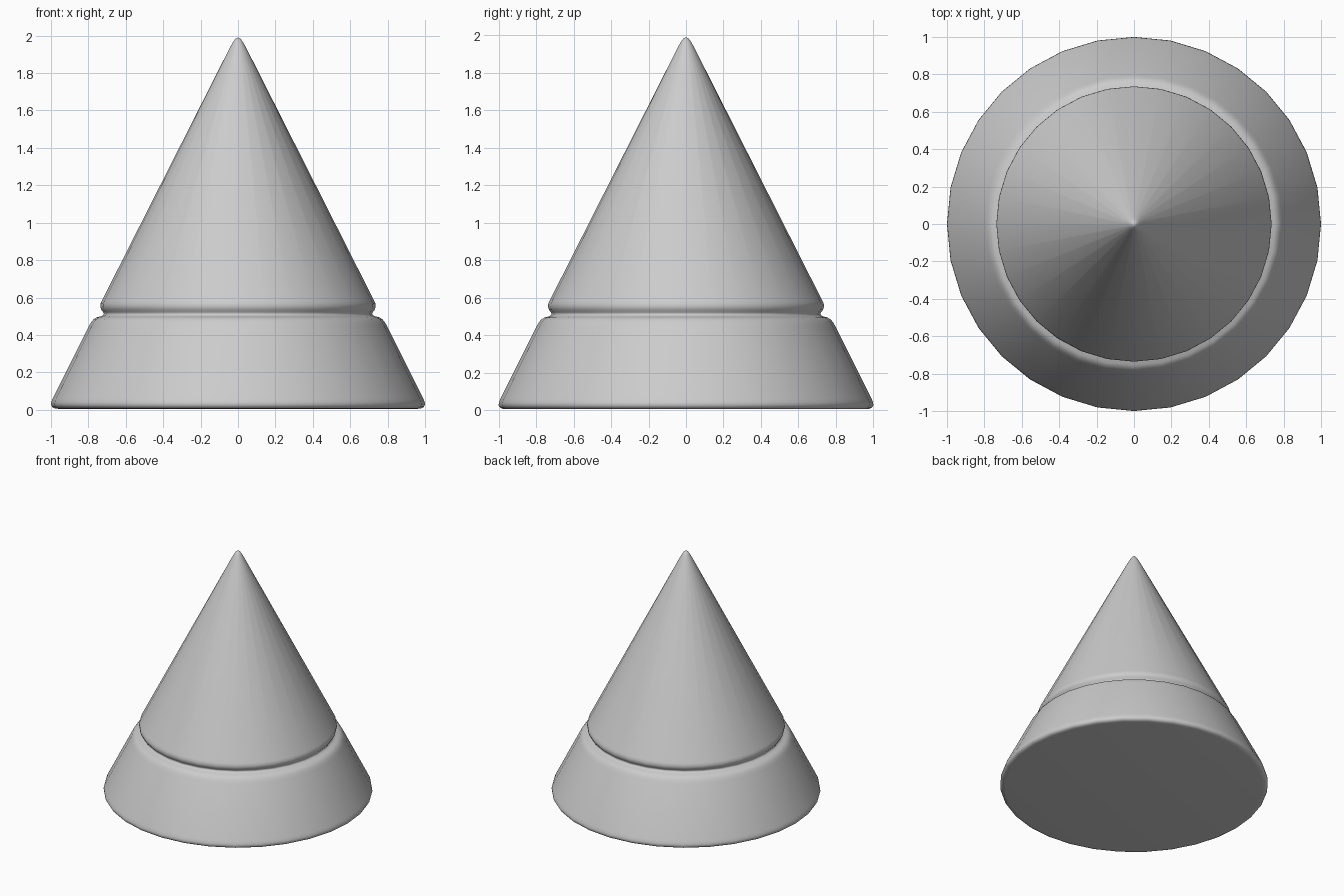
import bpy, bmesh, math

if "Cube" in bpy.data.objects:
    bpy.data.objects.remove(bpy.data.objects["Cube"])

SIDES = 32

# Half profile (radius, height): rounded foot, sloped base, groove, upper cone, rounded tip
profile = [
    (0, 0.005), (0.96, 0.005), (0.98, 0.007), (0.993, 0.014), (1.0, 0.027), (0.998, 0.042),
    (0.99, 0.062), (0.797, 0.447), (0.785, 0.468), (0.772, 0.484), (0.755, 0.494),
    (0.735, 0.499), (0.722, 0.505), (0.717, 0.513), (0.721, 0.522), (0.731, 0.535),
    (0.736, 0.55), (0.735, 0.567), (0.728, 0.583), (0.055, 1.913), (0.04, 1.942),
    (0.027, 1.965), (0.014, 1.983), (0, 1.99),
]


def lathe(name, points, sides):
    """Revolve a half profile around z into a closed, smooth object."""
    bm = bmesh.new()
    verts = [bm.verts.new((r, 0, z)) for r, z in points]
    edges = [bm.edges.new(pair) for pair in zip(verts, verts[1:])]
    bmesh.ops.spin(bm, geom=verts + edges, cent=(0, 0, 0), axis=(0, 0, 1),
                   angle=math.tau, steps=sides, use_merge=False)
    bmesh.ops.remove_doubles(bm, verts=bm.verts, dist=0.0005)
    bmesh.ops.recalc_face_normals(bm, faces=bm.faces)
    for face in bm.faces:
        face.smooth = True
    mesh = bpy.data.meshes.new(name)
    bm.to_mesh(mesh)
    bm.free()
    obj = bpy.data.objects.new(name, mesh)
    bpy.context.collection.objects.link(obj)
    return obj


# Grooved cone
lathe("grooved_cone", profile, SIDES)
